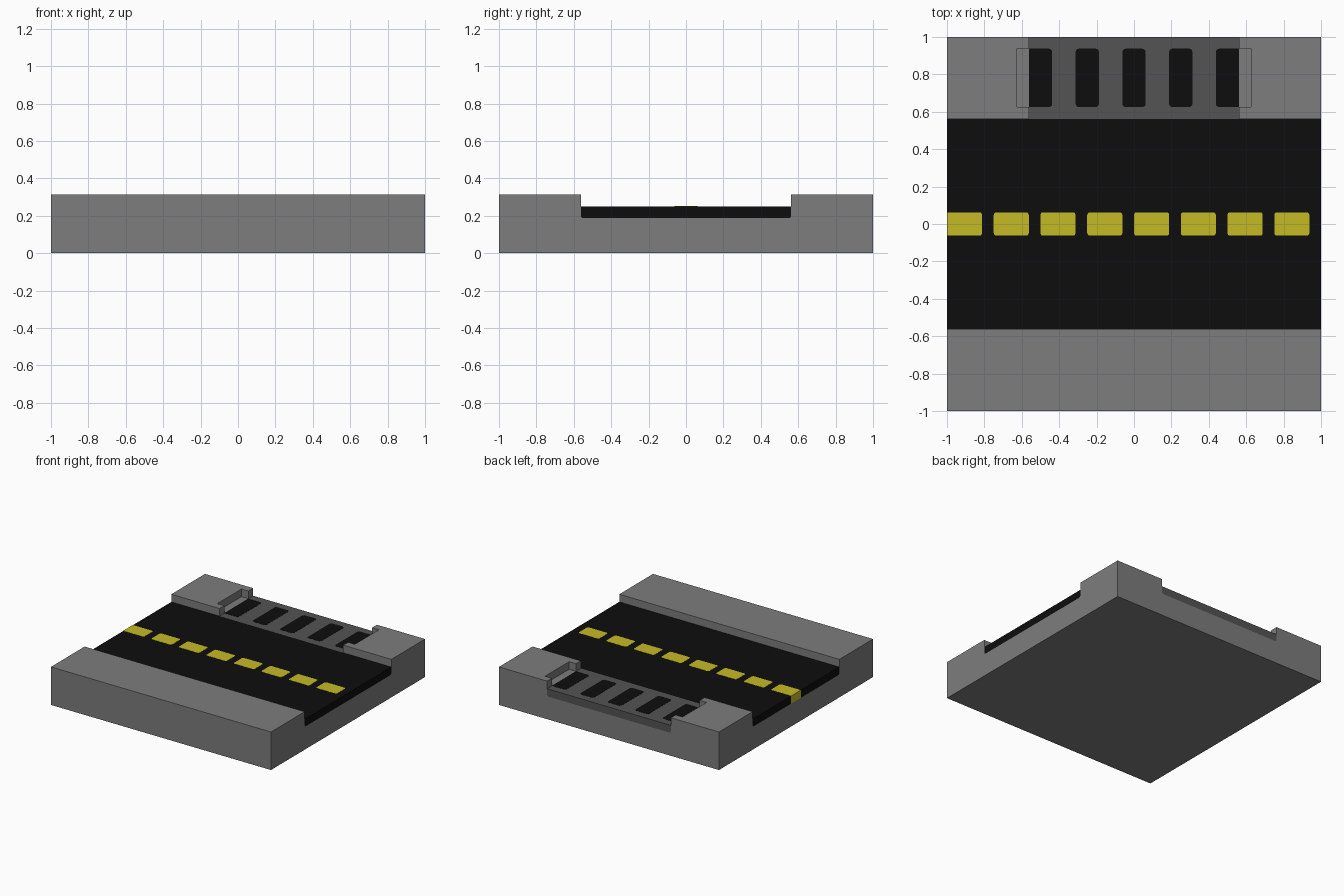
import bpy, bmesh, math

if "Cube" in bpy.data.objects:
    bpy.data.objects.remove(bpy.data.objects["Cube"], do_unlink=True)

U = 1 / 16                      # grid unit of the tile
BED, ROAD, KERB = 3 * U, 4 * U, 5 * U
EDGE = 9 * U                    # half width of road and of the drain opening
R = 0.014                       # small corner radius


def material(name, rgb):
    m = bpy.data.materials.new(name)
    m.use_nodes = True
    m.diffuse_color = (*rgb, 1)
    m.node_tree.nodes["Principled BSDF"].inputs["Base Color"].default_value = (*rgb, 1)
    return m


concrete = material("concrete_grey", (0.205, 0.205, 0.205))
dark = material("drain_dark_grey", (0.088, 0.088, 0.088))
asphalt = material("asphalt_black", (0.004, 0.004, 0.004))
yellow = material("line_yellow", (0.56, 0.49, 0.019))


def prism(name, pts, axis, lo, hi, mat=None):
    """Extrude a 2D outline along an axis: x takes (y,z), y takes (x,z), z takes (x,y)."""
    place = {"x": lambda a, b: (lo, a, b),
             "y": lambda a, b: (a, lo, b),
             "z": lambda a, b: (a, b, lo)}[axis]
    move = {"x": (hi - lo, 0, 0), "y": (0, hi - lo, 0), "z": (0, 0, hi - lo)}[axis]
    bm = bmesh.new()
    face = bm.faces.new([bm.verts.new(place(a, b)) for a, b in pts])
    ext = bmesh.ops.extrude_face_region(bm, geom=[face], use_keep_orig=True)
    bmesh.ops.translate(bm, vec=move,
                        verts=[v for v in ext["geom"] if isinstance(v, bmesh.types.BMVert)])
    bmesh.ops.recalc_face_normals(bm, faces=bm.faces)
    mesh = bpy.data.meshes.new(name)
    bm.to_mesh(mesh)
    bm.free()
    if mat:
        mesh.materials.append(mat)
    ob = bpy.data.objects.new(name, mesh)
    bpy.context.collection.objects.link(ob)
    return ob


def outline(a0, a1, b0, b1, corners="", r=R):
    """Rectangle with chosen corners rounded: 1 low-left, 2 low-right, 3 high-right, 4 high-left."""
    pts = []
    for i, (a, b, sa, sb) in enumerate([(a0, b0, 1, 1), (a1, b0, -1, 1),
                                        (a1, b1, -1, -1), (a0, b1, 1, -1)]):
        if str(i + 1) not in corners:
            pts.append((a, b))
            continue
        for k in range(4):
            t = math.radians(180 + 90 * i + 30 * k)
            pts.append((a + sa * r + r * math.cos(t), b + sb * r + r * math.sin(t)))
    return pts


# Concrete base with a raised pavement along both sides of the road bed
bed = outline(-EDGE, EDGE, BED, KERB, "12")
base = prism("concrete_base",
             [(-1, 0), (-1, KERB)] + [bed[-1]] + bed[:-2] + [bed[-2]] + [(1, KERB), (1, 0)],
             "x", -1, 1, concrete)


# Openings in the back pavement: drain bed and a shallow notch at each end
cutters = [prism("drain_cutter", outline(-EDGE, EDGE, BED, 0.4, "12"), "y", 0.5, 1.1)]
for side, s in (("left", 1), ("right", -1)):
    a0, a1 = sorted((s * 0.5, s * 10 * U))
    cutters.append(prism(f"{side}_notch_cutter", outline(a0, a1, 10 * U, 15 * U),
                         "z", ROAD, 0.4))
for c in cutters:
    c.hide_render = True
    mod = base.modifiers.new(c.name, "BOOLEAN")
    mod.operation, mod.solver, mod.object = "DIFFERENCE", "EXACT", c
    bpy.context.view_layer.objects.active = base
    bpy.ops.object.modifier_apply(modifier=mod.name)
    bpy.data.objects.remove(c, do_unlink=True)

# Road surface and drain slab lying in their beds
prism("road_surface", outline(-EDGE, EDGE, BED, ROAD, "12"), "x", -0.999, 1, asphalt)
prism("drain_slab", outline(-EDGE, EDGE, BED, ROAD, "12"), "y", EDGE, 1, dark)

# Drain slots; the outer ones run square into the pavement
for i in range(5):
    x = (i - 2) * 4 * U
    corners = {0: "23", 4: "14"}.get(i, "1234")
    prism(f"drain_slot_{i + 1}", outline(x - U, x + U, 10 * U, 15 * U, corners, 0.018),
          "z", ROAD - 0.004, ROAD + 0.001, asphalt)

# Yellow centre line; the first dash meets the tile edge and shows its full depth
for i in range(8):
    x = -1 + i * 4 * U
    prism(f"centre_dash_{i + 1}", outline(x, x + 3 * U, -U, U, "1234" if i else "23"),
          "z", ROAD - 0.004 if i else BED, ROAD + 0.001, yellow)
